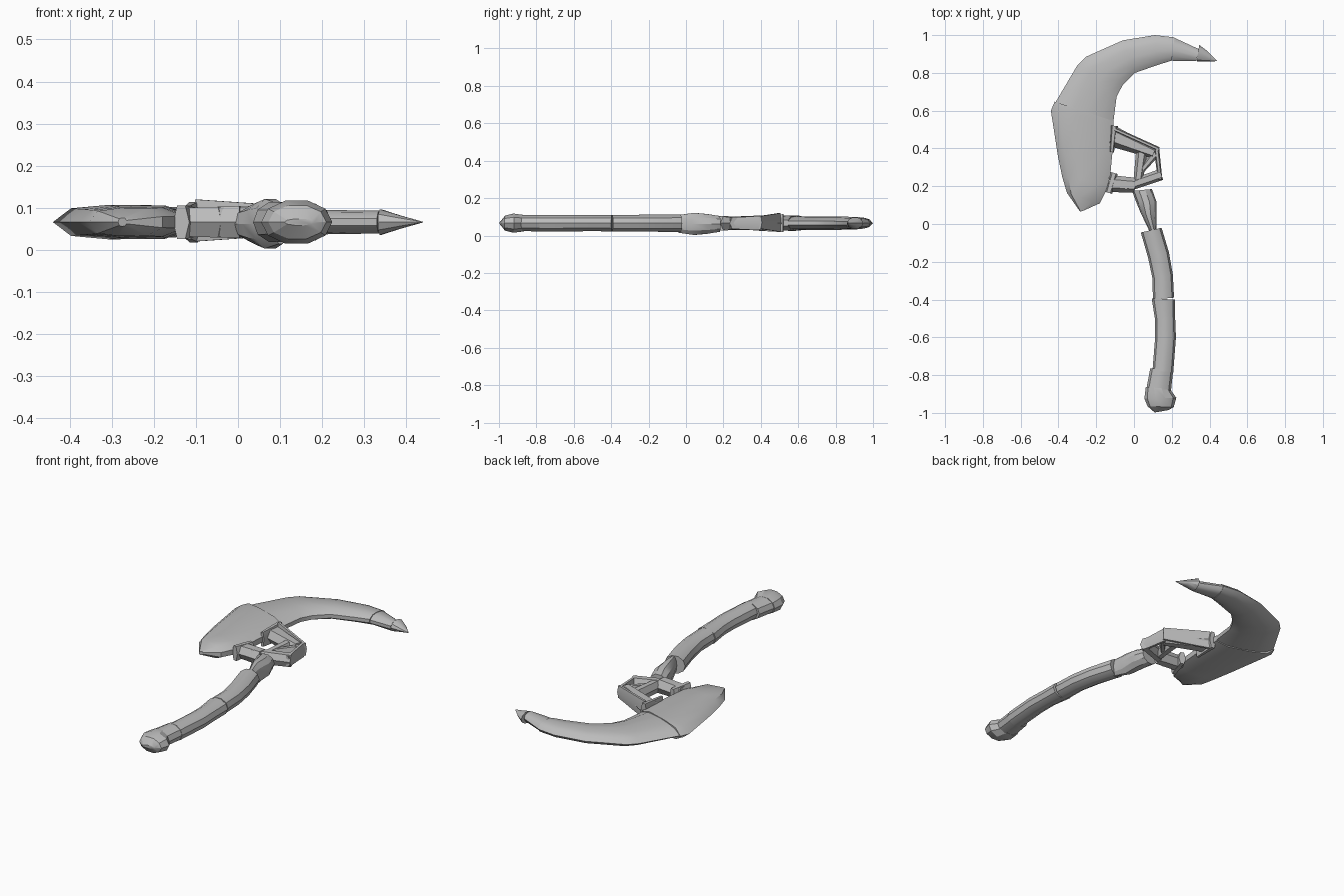
import bpy, bmesh, math

Z0 = 0.066  # mid plane of the flat-lying axe

steel = bpy.data.materials.new("grey")
steel.diffuse_color = (0.5, 0.5, 0.5, 1)

# cross-sections: (position across the section, height factor)
ROUND = [(0.5 - 0.5 * math.cos(a), math.sin(a))
         for a in (2 * math.pi * i / 10 for i in range(10))]
EDGED = [(0, 0), (0.13, 0.8), (0.4, 1), (0.8, 0.97), (1, 0.4),
         (1, -0.4), (0.8, -0.97), (0.4, -1), (0.13, -0.8)]
CURVED = [(0, 0), (0.12, 0.6), (0.3, 0.88), (0.55, 1), (0.82, 0.85), (1, 0.3),
          (1, -0.3), (0.82, -0.85), (0.55, -1), (0.3, -0.88), (0.12, -0.6)]


def loft(name, profile, sections, angle=35, z=Z0):
    """Skin sections (ax, ay, bx, by, half height) with a shared profile."""
    bm = bmesh.new()
    rings = [[bm.verts.new((ax + (bx - ax) * t, ay + (by - ay) * t, z + h * s))
              for t, s in profile] for ax, ay, bx, by, h in sections]
    n = len(profile)
    for r0, r1 in zip(rings, rings[1:]):
        for i in range(n):
            j = (i + 1) % n
            bm.faces.new((r0[i], r0[j], r1[j], r1[i]))
    bm.faces.new(rings[0])
    bm.faces.new(rings[-1][::-1])
    bmesh.ops.remove_doubles(bm, verts=bm.verts, dist=1e-4)
    bmesh.ops.recalc_face_normals(bm, faces=bm.faces)
    me = bpy.data.meshes.new(name)
    bm.to_mesh(me)
    bm.free()
    me.materials.append(steel)
    ob = bpy.data.objects.new(name, me)
    bpy.context.collection.objects.link(ob)
    bpy.ops.object.select_all(action='DESELECT')
    ob.select_set(True)
    bpy.context.view_layer.objects.active = ob
    bpy.ops.object.shade_smooth_by_angle(angle=math.radians(angle))
    return ob


def strut(name, p, q, w0, w1, h0, h1, z=Z0):
    """Six-sided bar from p to q, tapering in width and height."""
    dx, dy = q[0] - p[0], q[1] - p[1]
    d = math.hypot(dx, dy)
    nx, ny = -dy / d, dx / d
    hexa = [(0, 0), (0.25, 1), (0.75, 1), (1, 0), (0.75, -1), (0.25, -1)]
    loft(name, hexa, [(x - nx * w, y - ny * w, x + nx * w, y + ny * w, h)
                      for (x, y), w, h in ((p, w0, h0), (q, w1, h1))], 30, z)


# broad lower blade
loft("lower_blade", EDGED, [
    (-0.285, 0.065, -0.265, 0.072, 0.010),
    (-0.355, 0.165, -0.180, 0.110, 0.033),
    (-0.380, 0.250, -0.130, 0.210, 0.036),
    (-0.403, 0.360, -0.115, 0.370, 0.038),
    (-0.440, 0.600, -0.108, 0.535, 0.041),
    (-0.420, 0.648, -0.108, 0.545, 0.040)])

# curved upper blade
loft("upper_blade", CURVED, [
    (-0.418, 0.640, -0.110, 0.535, 0.037),
    (-0.300, 0.840, -0.092, 0.675, 0.036),
    (-0.255, 0.885, -0.060, 0.735, 0.036),
    (-0.060, 0.972, 0.005, 0.800, 0.034),
    (0.110, 1.000, 0.125, 0.842, 0.033),
    (0.215, 0.988, 0.200, 0.865, 0.032)], 40)
loft("blade_end", CURVED, [
    (0.205, 0.990, 0.205, 0.862, 0.029),
    (0.345, 0.925, 0.330, 0.863, 0.027)], 40)
loft("blade_tip", ROUND, [
    (0.345, 0.948, 0.332, 0.860, 0.032),
    (0.390, 0.915, 0.385, 0.860, 0.016),
    (0.440, 0.864, 0.438, 0.862, 0.001)])

# handle in three sleeves and a faceted pommel
loft("upper_handle", ROUND, [
    (0.036, -0.045, 0.146, -0.020, 0.050),
    (0.075, -0.180, 0.185, -0.150, 0.048),
    (0.098, -0.290, 0.206, -0.270, 0.047),
    (0.100, -0.400, 0.212, -0.390, 0.047)])
loft("middle_handle", ROUND, [
    (0.094, -0.395, 0.218, -0.400, 0.046),
    (0.112, -0.510, 0.218, -0.500, 0.045),
    (0.112, -0.600, 0.222, -0.600, 0.046),
    (0.098, -0.775, 0.208, -0.785, 0.047)])
loft("lower_handle", ROUND, [
    (0.086, -0.765, 0.208, -0.770, 0.046),
    (0.064, -0.880, 0.195, -0.890, 0.045)])
loft("pommel", ROUND, [
    (0.062, -0.865, 0.188, -0.870, 0.046),
    (0.055, -0.925, 0.224, -0.920, 0.054),
    (0.072, -0.965, 0.210, -0.970, 0.042),
    (0.110, -0.998, 0.182, -0.985, 0.008)], 25)

# neck between handle and bracket
loft("neck", ROUND, [
    (0.085, -0.045, 0.118, -0.030, 0.050),
    (0.035, 0.060, 0.118, 0.030, 0.062),
    (0.010, 0.120, 0.120, 0.115, 0.055),
    (-0.010, 0.175, 0.095, 0.185, 0.044)], 25, 0.062)

# open bracket that ties the blade to the neck
strut("top_arm", (-0.115, 0.465), (0.105, 0.375), 0.055, 0.030, 0.034, 0.040)
strut("top_arm_cap", (-0.100, 0.500), (0.132, 0.395), 0.012, 0.012, 0.050, 0.034, 0.070)
strut("blade_collar", (-0.118, 0.380), (-0.105, 0.520), 0.012, 0.020, 0.040, 0.048)
strut("lower_collar", (-0.135, 0.165), (-0.105, 0.270), 0.020, 0.020, 0.040, 0.034)
strut("bottom_arm", (-0.135, 0.215), (0.005, 0.205), 0.045, 0.040, 0.034, 0.038)
strut("cross_arm", (-0.050, 0.195), (0.145, 0.262), 0.028, 0.030, 0.036, 0.032)
strut("inner_post", (0.020, 0.215), (0.045, 0.410), 0.024, 0.032, 0.032, 0.034)
strut("middle_brace", (0.030, 0.270), (0.115, 0.375), 0.014, 0.022, 0.028, 0.032)
strut("outer_post", (0.138, 0.235), (0.120, 0.395), 0.012, 0.014, 0.030, 0.038)
